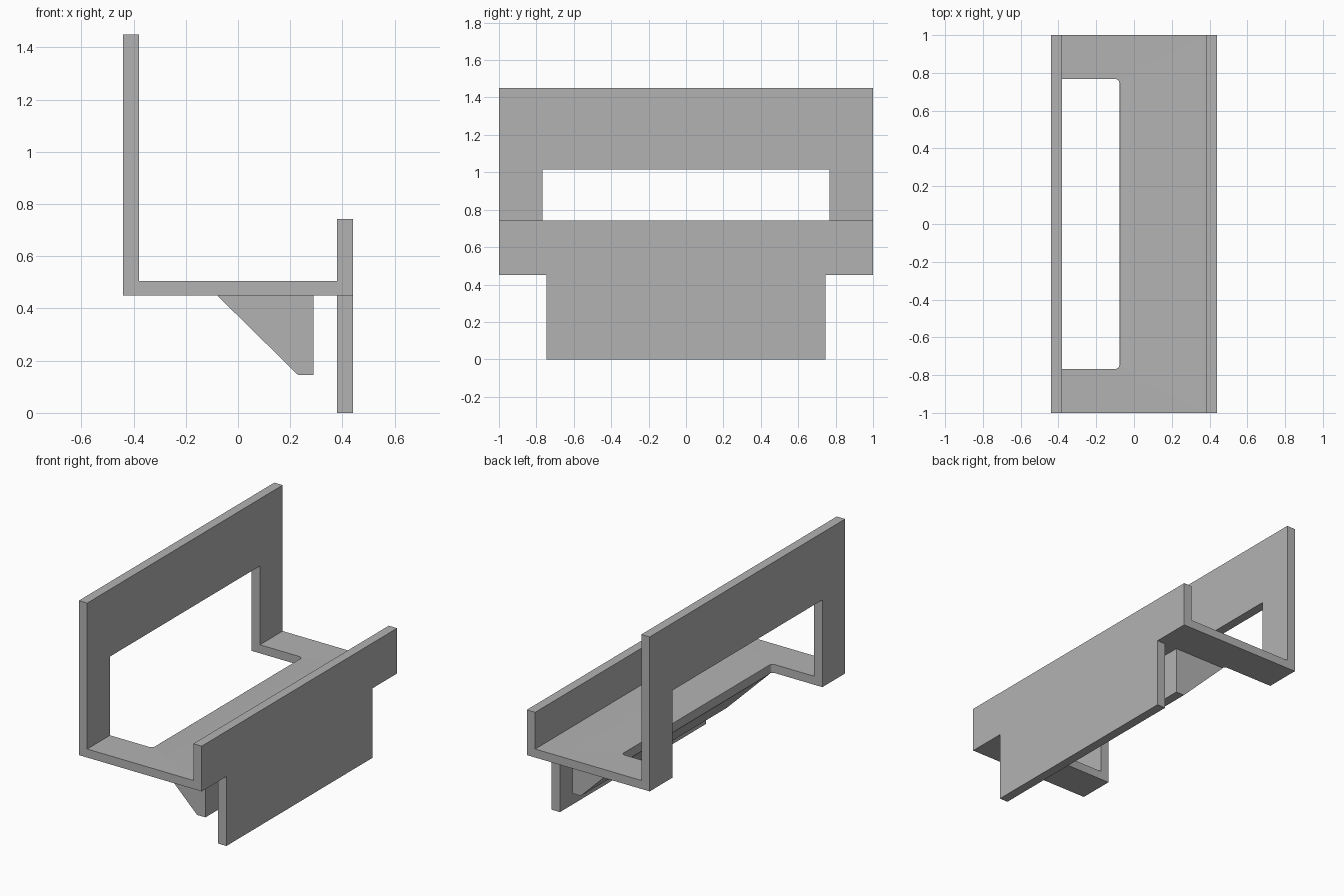
import bpy, bmesh

cube = bpy.data.objects.get("Cube")
if cube:
    bpy.data.objects.remove(cube, do_unlink=True)

grey = bpy.data.materials.new("plain grey")
grey.use_nodes = True
colour = (0.45, 0.45, 0.45, 1)
grey.diffuse_color = colour
grey.node_tree.nodes["Principled BSDF"].inputs["Base Color"].default_value = colour


def extrude(name, profile, y0, y1):
    """Extrude an x-z outline along y."""
    bm = bmesh.new()
    face = bm.faces.new([bm.verts.new((x, y0, z)) for x, z in profile])
    out = bmesh.ops.extrude_face_region(bm, geom=[face])
    moved = [v for v in out["geom"] if isinstance(v, bmesh.types.BMVert)]
    bmesh.ops.translate(bm, vec=(0, y1 - y0, 0), verts=moved)
    bmesh.ops.recalc_face_normals(bm, faces=bm.faces)
    mesh = bpy.data.meshes.new(name)
    bm.to_mesh(mesh)
    bm.free()
    mesh.materials.append(grey)
    obj = bpy.data.objects.new(name, mesh)
    bpy.context.collection.objects.link(obj)
    return obj


def box(name, x0, x1, y0, y1, z0, z1):
    return extrude(name, [(x0, z0), (x1, z0), (x1, z1), (x0, z1)], y0, y1)


def bevel_edges(obj, test, radius):
    """Round the edges whose two end points pass the test."""
    bm = bmesh.new()
    bm.from_mesh(obj.data)
    edges = [e for e in bm.edges if all(test(v.co) for v in e.verts)]
    bmesh.ops.bevel(bm, geom=edges, offset=radius, segments=4, profile=0.5,
                    affect='EDGES', clamp_overlap=True)
    bm.to_mesh(obj.data)
    bm.free()


def cut(obj, cutter):
    mod = obj.modifiers.new("cut", 'BOOLEAN')
    mod.operation = 'DIFFERENCE'
    mod.solver = 'EXACT'
    mod.object = cutter
    bpy.context.view_layer.objects.active = obj
    bpy.ops.object.modifier_apply(modifier=mod.name)
    bpy.data.objects.remove(cutter, do_unlink=True)


WALL, IN, OUT = -0.44, 0.38, 0.44
UNDER, FLOOR = 0.45, 0.505
EDGE = -0.077

# Tray with tall wall, low wall, hanging skirt and wedge rib in one section
bracket = extrude("bracket", [
    (WALL, UNDER), (-0.08, UNDER), (0.23, 0.145), (0.29, 0.145), (0.29, UNDER),
    (IN, UNDER), (IN, 0), (OUT, 0), (OUT, 0.743), (IN, 0.743),
    (IN, FLOOR), (-IN, FLOOR), (-IN, 1.45), (WALL, 1.45)], -1, 1)

# Skirt and rib stop short of both ends
for side in (-1, 1):
    y0, y1 = sorted((side * 0.747, side * 1.2))
    cut(bracket, box("end_cutter", -0.6, 0.6, y0, y1, -0.2, UNDER))

# Opening through the tall wall and floor, with rounded inner corners
opening = box("opening_cutter", -0.6, EDGE, -0.767, 0.767, 0.3, 1.015)
bm = bmesh.new()
bm.from_mesh(opening.data)
corners = [e for e in bm.edges if all(v.co.x > -0.1 for v in e.verts)
           and abs(e.verts[0].co.z - e.verts[1].co.z) > 0.1]
bmesh.ops.bevel(bm, geom=corners, offset=0.02, segments=4, profile=0.5,
                affect='EDGES')
bm.to_mesh(opening.data)
bm.free()
cut(bracket, opening)

# Soft upper lip along the floor opening
bevel_edges(bracket, lambda p: abs(p.x - EDGE) < 0.002
            and abs(p.z - FLOOR) < 0.002, 0.015)

bpy.ops.object.select_all(action='DESELECT')
bracket.select_set(True)
bpy.context.view_layer.objects.active = bracket
bpy.ops.object.shade_smooth_by_angle()
